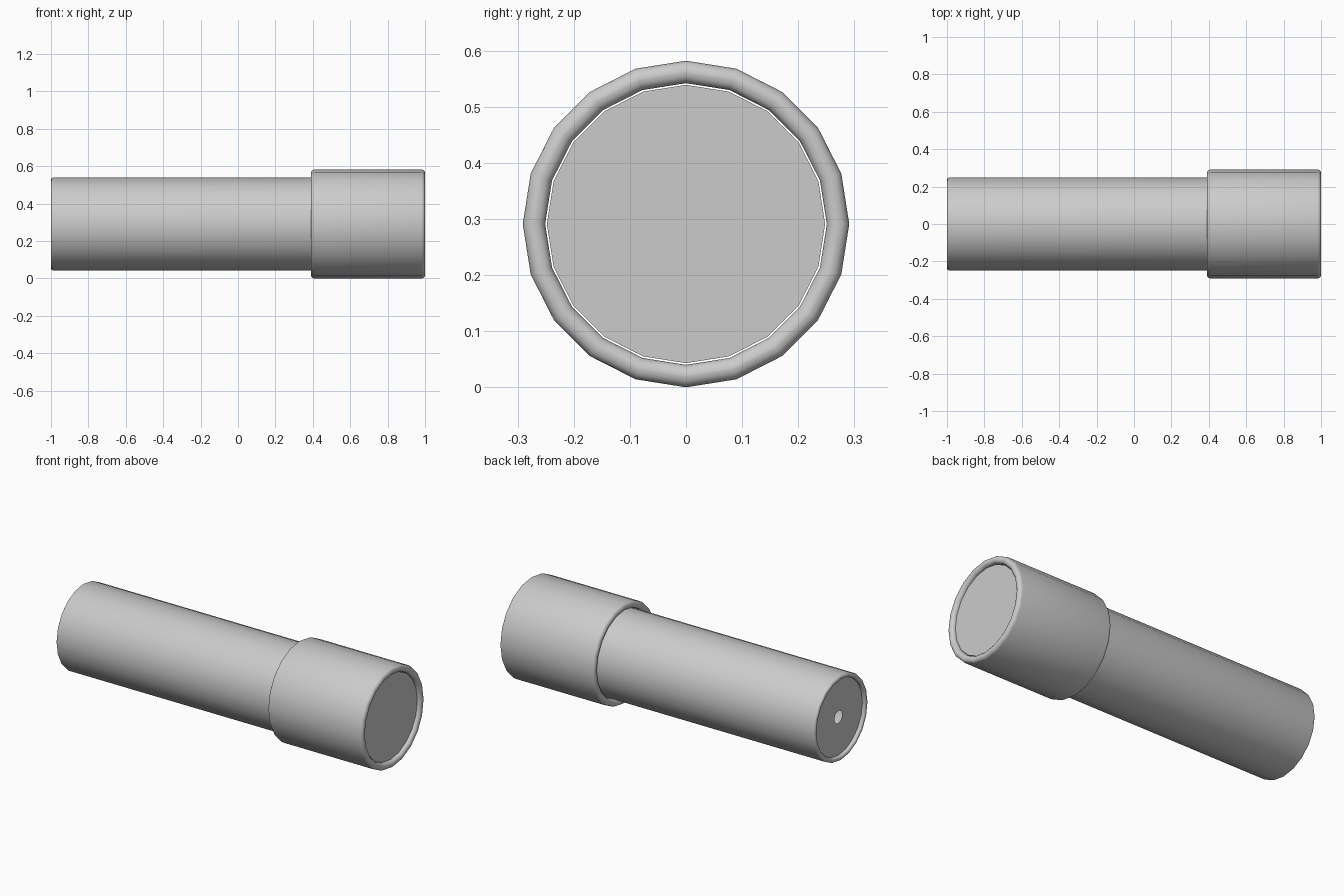
import bpy, bmesh, math
from mathutils import Matrix, Vector

if "Cube" in bpy.data.objects:
    bpy.data.objects.remove(bpy.data.objects["Cube"])

SIDES = 20
AXIS_Z = 0.291

grey = bpy.data.materials.new("light_grey")
grey.use_nodes = True
colour = (0.6, 0.6, 0.6, 1)
grey.diffuse_color = colour
grey.node_tree.nodes["Principled BSDF"].inputs["Base Color"].default_value = colour


def arc(x, r, size, start, steps=4):
    """Quarter-round corner centred at (x, r), running clockwise from start degrees."""
    angles = [math.radians(start - 90 * i / steps) for i in range(steps + 1)]
    return [(x + size * math.cos(a), r + size * math.sin(a)) for a in angles]


def lathe(name, profile, closed=False):
    """Turn an (x, radius) profile around the long axis."""
    bm = bmesh.new()
    rings = []
    for i in range(SIDES):
        turn = Matrix.Rotation(math.tau * i / SIDES, 3, 'X')
        rings.append([bm.verts.new(turn @ Vector((x, 0, r))) for x, r in profile])
    n = len(profile)
    for i in range(SIDES):
        a, b = rings[i], rings[(i + 1) % SIDES]
        for j in range(n if closed else n - 1):
            k = (j + 1) % n
            bm.faces.new((a[j], a[k], b[k], b[j]))
    bmesh.ops.remove_doubles(bm, verts=bm.verts, dist=1e-5)
    bmesh.ops.recalc_face_normals(bm, faces=bm.faces)
    mesh = bpy.data.meshes.new(name)
    bm.to_mesh(mesh)
    bm.free()
    mesh.materials.append(grey)
    obj = bpy.data.objects.new(name, mesh)
    obj.location.z = AXIS_Z
    bpy.context.collection.objects.link(obj)
    bpy.ops.object.select_all(action='DESELECT')
    obj.select_set(True)
    bpy.context.view_layer.objects.active = obj
    bpy.ops.object.shade_smooth_by_angle(angle=math.radians(40))
    return obj


# Hollow body: pierced recessed end, rounded lip, long wall, closed far end
lip = 0.012
body = [(-0.98, 0.035), (-0.98, 0.222)]
body += arc(-1 + lip, 0.222 + lip, lip, 270)
body += arc(-1 + lip, 0.248 - lip, lip, 180)
body += [(0.98, 0.248), (0.98, 0)]
lathe("tube_body", body)

# Sleeve cap with rounded rims at both ends
edge, inner, outer = 0.019, 0.251, 0.291
cap = arc(0.39 + edge, inner + edge, edge, 270)
cap += arc(0.39 + edge, outer - edge, edge, 180)
cap += arc(1 - edge, outer - edge, edge, 90)
cap += arc(1 - edge, inner + edge, edge, 0)
lathe("sleeve_cap", cap, closed=True)
